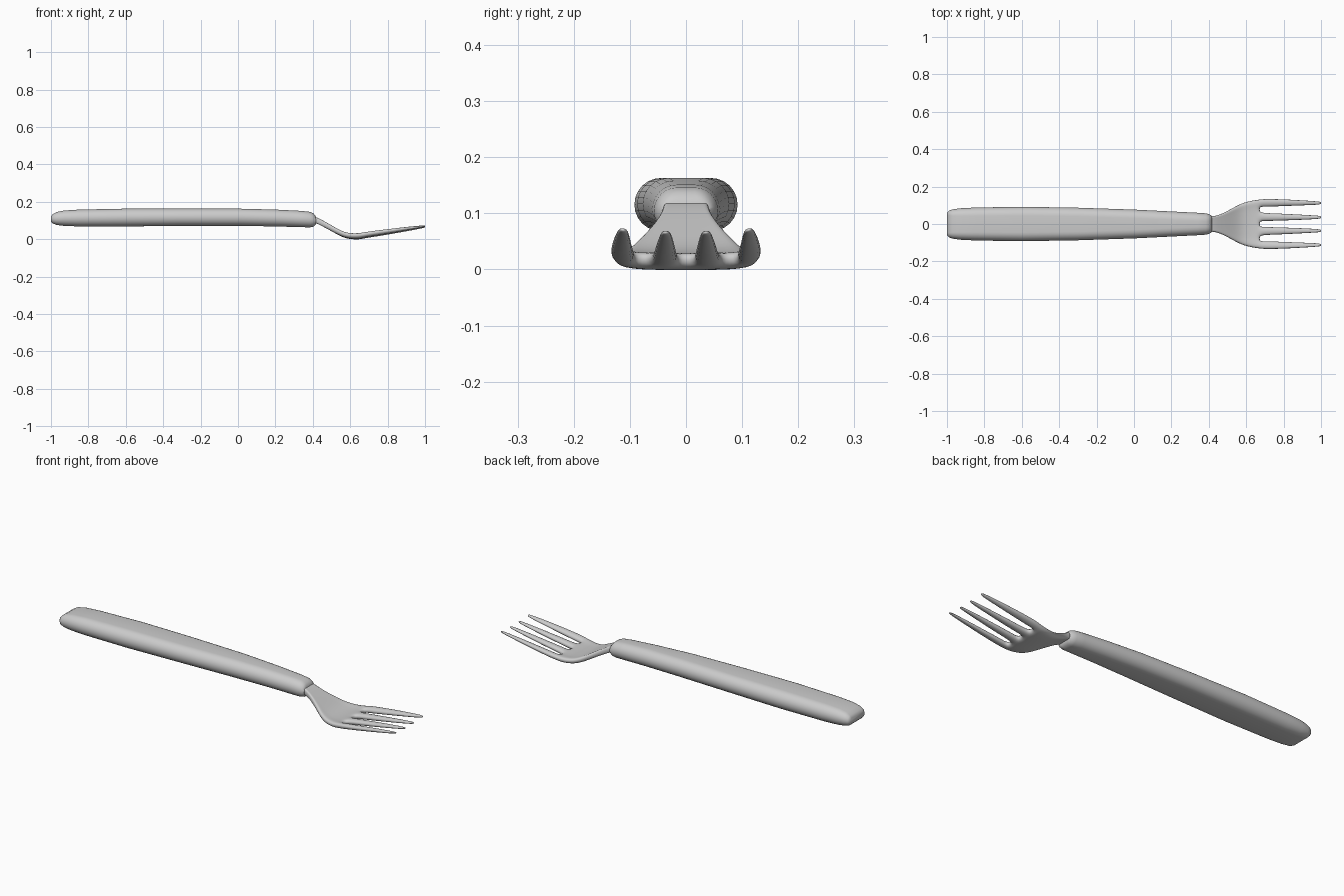
import bpy, bmesh, math

if "Cube" in bpy.data.objects:
    bpy.data.objects.remove(bpy.data.objects["Cube"])


def finish(bm, name, levels=0):
    bmesh.ops.recalc_face_normals(bm, faces=bm.faces)
    me = bpy.data.meshes.new(name)
    bm.to_mesh(me)
    bm.free()
    ob = bpy.data.objects.new(name, me)
    bpy.context.collection.objects.link(ob)
    me.shade_smooth()
    if levels:
        m = ob.modifiers.new("smooth", 'SUBSURF')
        m.levels = m.render_levels = levels
    return ob


def interp(x, table):
    for a, b in zip(table, table[1:]):
        if x <= b[0]:
            t = max(0, (x - a[0]) / (b[0] - a[0]))
            return a[1] + (b[1] - a[1]) * t
    return table[-1][1]


# handle: stadium cross-sections lofted along x (x, half width, bottom, top)
rings = [(-1.0, .060, .094, .122), (-.99, .071, .084, .134), (-.97, .078, .076, .145),
         (-.93, .084, .071, .153), (-.85, .088, .068, .158), (-.6, .092, .068, .163),
         (-.3, .087, .071, .163), (0, .077, .071, .163), (.2, .067, .068, .158),
         (.34, .060, .064, .151), (.385, .057, .063, .146), (.405, .051, .067, .137),
         (.416, .043, .079, .121)]
N = 12
bm = bmesh.new()
loops = []
for x, hw, lo, hi in rings:
    r, c = (hi - lo) / 2, (hi + lo) / 2
    loop = []
    for side in (1, -1):
        for i in range(N + 1):
            a = -math.pi / 2 + math.pi * i / N
            loop.append(bm.verts.new((x, side * (hw - r + r * math.cos(a)),
                                      c + side * r * math.sin(a))))
    loops.append(loop)
for a, b in zip(loops, loops[1:]):
    for i in range(len(a)):
        j = (i + 1) % len(a)
        bm.faces.new((a[i], a[j], b[j], b[i]))
bm.faces.new(loops[0])
bm.faces.new(loops[-1])
handle = finish(bm, "handle")
bpy.context.view_layer.objects.active = handle
handle.select_set(True)
bpy.ops.object.shade_smooth_by_angle(angle=math.radians(50))

# fork head: neck, palm and four tines as one curved plate
center = [(.37, .112), (.41, .106), (.45, .086), (.5, .058), (.55, .029), (.59, .015),
          (.64, .012), (.7, .022), (.8, .036), (.9, .051), (1.01, .067)]
thick = [(.37, .034), (.5, .031), (.6, .028), (.7, .030), (.85, .024), (.97, .014), (1.01, .007)]
half_width = [(.37, .040), (.41, .040), (.45, .046), (.5, .070), (.55, .099), (.59, .117), (.64, .128)]
cols = [-1, -.70, -.49, -.11, .11, .49, .70, 1]
tine_rows = [(.70, .113, .037, .023), (.8, .114, .037, .0195), (.9, .113, .036, .0145),
             (.98, .112, .036, .010), (1.003, .112, .036, .006)]
bm = bmesh.new()


def vert(x, y):
    lift = .008 * min(1, abs(y) / .13) ** 4
    return bm.verts.new((x, y, interp(x, center) + interp(x, thick) / 2 + lift))


grid = [[vert(x, c * w) for c in cols] for x, w in half_width]
# last palm row sits at the root of the slots
grid.append([vert(.672, c * .132) for c in cols])
for a, b in zip(grid, grid[1:]):
    for i in range(7):
        bm.faces.new((a[i], b[i], b[i + 1], a[i + 1]))
for k in range(4):
    prev = grid[-1][2 * k:2 * k + 2]
    for x, outer, inner, h in tine_rows:
        y = (-outer, -inner, inner, outer)[k]
        cur = [vert(x, y - h), vert(x, y + h)]
        bm.faces.new((prev[0], cur[0], cur[1], prev[1]))
        prev = cur
# give the plate its thickness
ext = bmesh.ops.extrude_face_region(bm, geom=bm.faces[:])
for v in ext["geom"]:
    if isinstance(v, bmesh.types.BMVert):
        v.co.z -= interp(v.co.x, thick)
finish(bm, "fork_head", 2)
